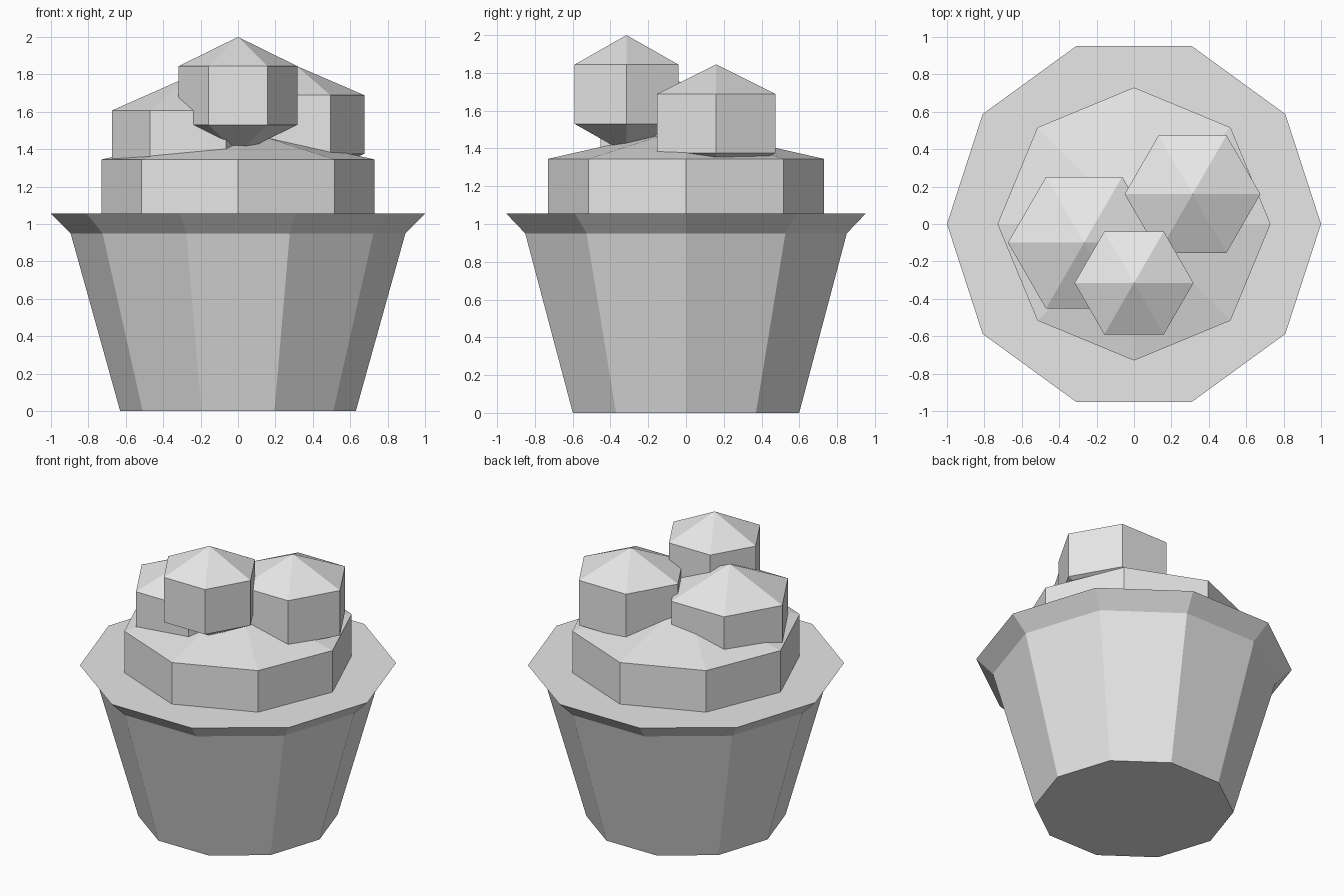
import bpy
import bmesh
import math

default = bpy.data.objects.get("Cube")
if default:
    bpy.data.objects.remove(default, do_unlink=True)

# One plain material for the whole model
GREY = (0.8, 0.8, 0.8, 1.0)
mat = bpy.data.materials.new("plain light grey")
mat.use_nodes = True
mat.diffuse_color = GREY
mat.node_tree.nodes["Principled BSDF"].inputs["Base Color"].default_value = GREY


def lathe(name, sides, profile, centre=(0, 0, 0)):
    """Spin (radius, height) points into a flat-sided solid; zero radius is a tip."""
    bm = bmesh.new()
    rings = []
    for r, z in profile:
        count = sides if r > 0 else 1
        rings.append([bm.verts.new((r * math.cos(math.tau * i / sides),
                                    r * math.sin(math.tau * i / sides), z))
                      for i in range(count)])
    for low, high in zip(rings, rings[1:]):
        for i in range(sides):
            j = (i + 1) % sides
            corners = [low[i % len(low)], low[j % len(low)],
                       high[j % len(high)], high[i % len(high)]]
            bm.faces.new(list(dict.fromkeys(corners)))
    for ring in (rings[0], rings[-1]):
        if len(ring) > 1:
            bm.faces.new(ring)
    bmesh.ops.recalc_face_normals(bm, faces=bm.faces)
    mesh = bpy.data.meshes.new(name)
    bm.to_mesh(mesh)
    bm.free()
    mesh.materials.append(mat)
    obj = bpy.data.objects.new(name, mesh)
    obj.location = centre
    bpy.context.collection.objects.link(obj)
    return obj


def scoop(name, centre, radius, half_height):
    """Six-sided coarse ball: two tips and two equal rings."""
    h = half_height
    lathe(name, 6, [(0, -h), (radius, -h / 2), (radius, h / 2), (0, h)], centre)


# Ten-sided tapered cup with a flared rim and flat top
lathe("cup", 10, [(0.63, 0), (0.895, 0.95), (1.0, 1.055)])

# Eight-sided filling with a shallow pointed top
lathe("filling", 8, [(0.73, 1.05), (0.73, 1.345), (0, 1.51)])

# Three balls piled on the filling
scoop("front_scoop", (0, -0.315, 1.687), 0.318, 0.313)
scoop("left_side_scoop", (0.313, 0.16, 1.532), 0.363, 0.313)
scoop("right_side_scoop", (-0.267, -0.10, 1.427), 0.407, 0.36)
